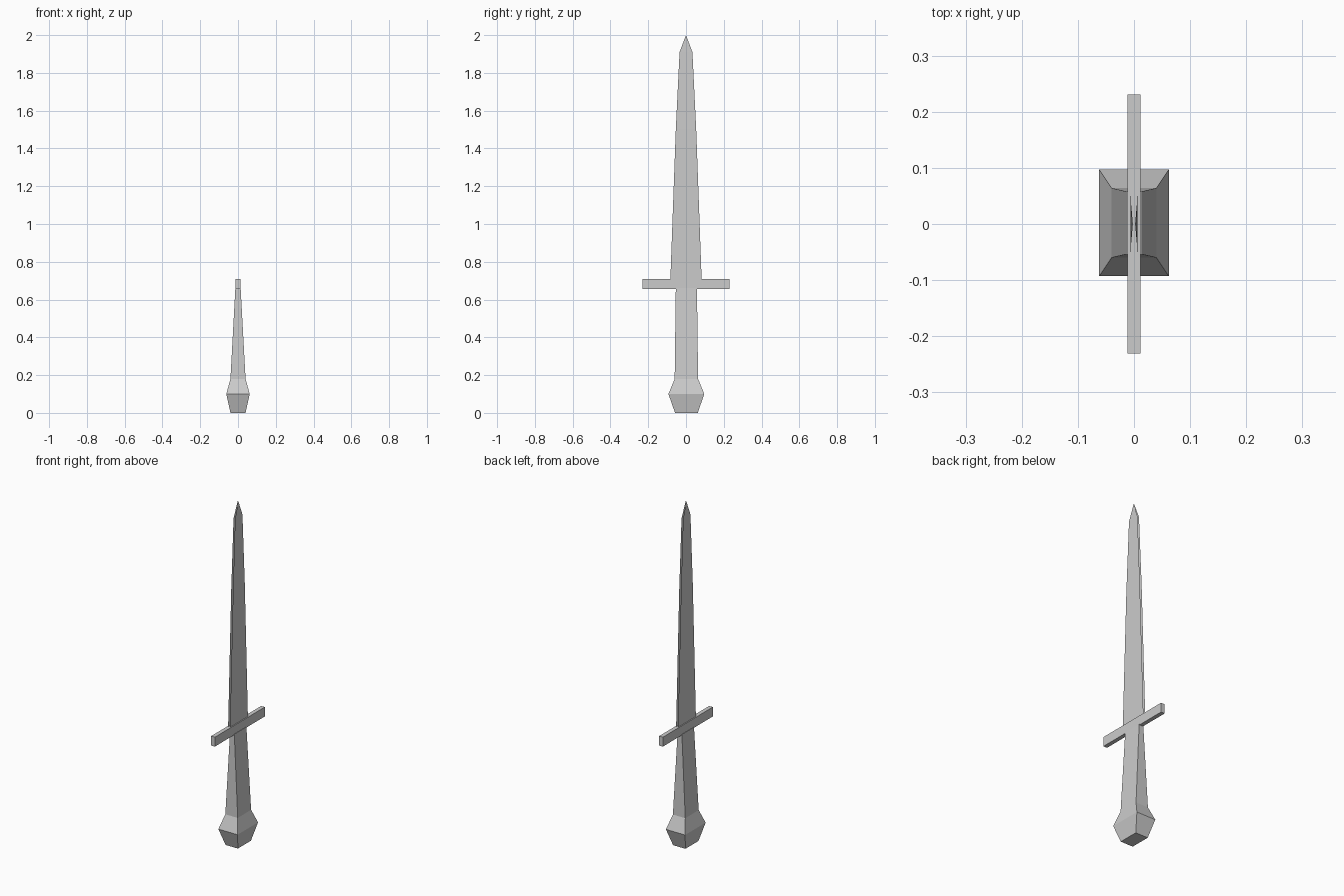
import bpy

if "Cube" in bpy.data.objects:
    bpy.data.objects.remove(bpy.data.objects["Cube"])


def make_object(name, verts, faces):
    mesh = bpy.data.meshes.new(name)
    mesh.from_pydata(verts, [], faces)
    mesh.update()
    obj = bpy.data.objects.new(name, mesh)
    bpy.context.collection.objects.link(obj)
    return obj


def rect_loft(name, rings, y_shift=0.0):
    """Closed loft of rectangles given as (half x, half y, z)."""
    verts = [(sx * x, sy * y + y_shift, z) for x, y, z in rings
             for sx, sy in ((-1, -1), (1, -1), (1, 1), (-1, 1))]
    faces = [(3, 2, 1, 0)]
    for r in range(len(rings) - 1):
        a, b = r * 4, r * 4 + 4
        faces += [(a + i, a + (i + 1) % 4, b + (i + 1) % 4, b + i) for i in range(4)]
    top = len(verts) - 4
    faces.append((top, top + 1, top + 2, top + 3))
    return make_object(name, verts, faces)


# Pommel and tapering grip in one faceted piece
rect_loft("grip_and_pommel", [(0.04, 0.06, 0.0), (0.062, 0.095, 0.10),
                              (0.04, 0.062, 0.18), (0.014, 0.056, 0.66)], 0.002)

# Crossguard bar
rect_loft("crossguard", [(0.012, 0.231, 0.655), (0.012, 0.231, 0.71)])

# Blade: two thin open sheets, (half x, half y, z) from guard to tip
profile = [(0.006, 0.083, 0.70), (0.006, 0.054, 1.50), (0.005, 0.034, 1.91)]
tip = (0.002, 0.0, 2.0)
for name, s in (("blade_right_face", 1), ("blade_left_face", -1)):
    verts = [(s * x, s * k * y, z) for x, y, z in profile for k in (-1, 1)]
    verts.append((s * tip[0], 0.0, tip[2]))
    make_object(name, verts, [(0, 1, 3, 2), (2, 3, 5, 4), (4, 5, 6)])
